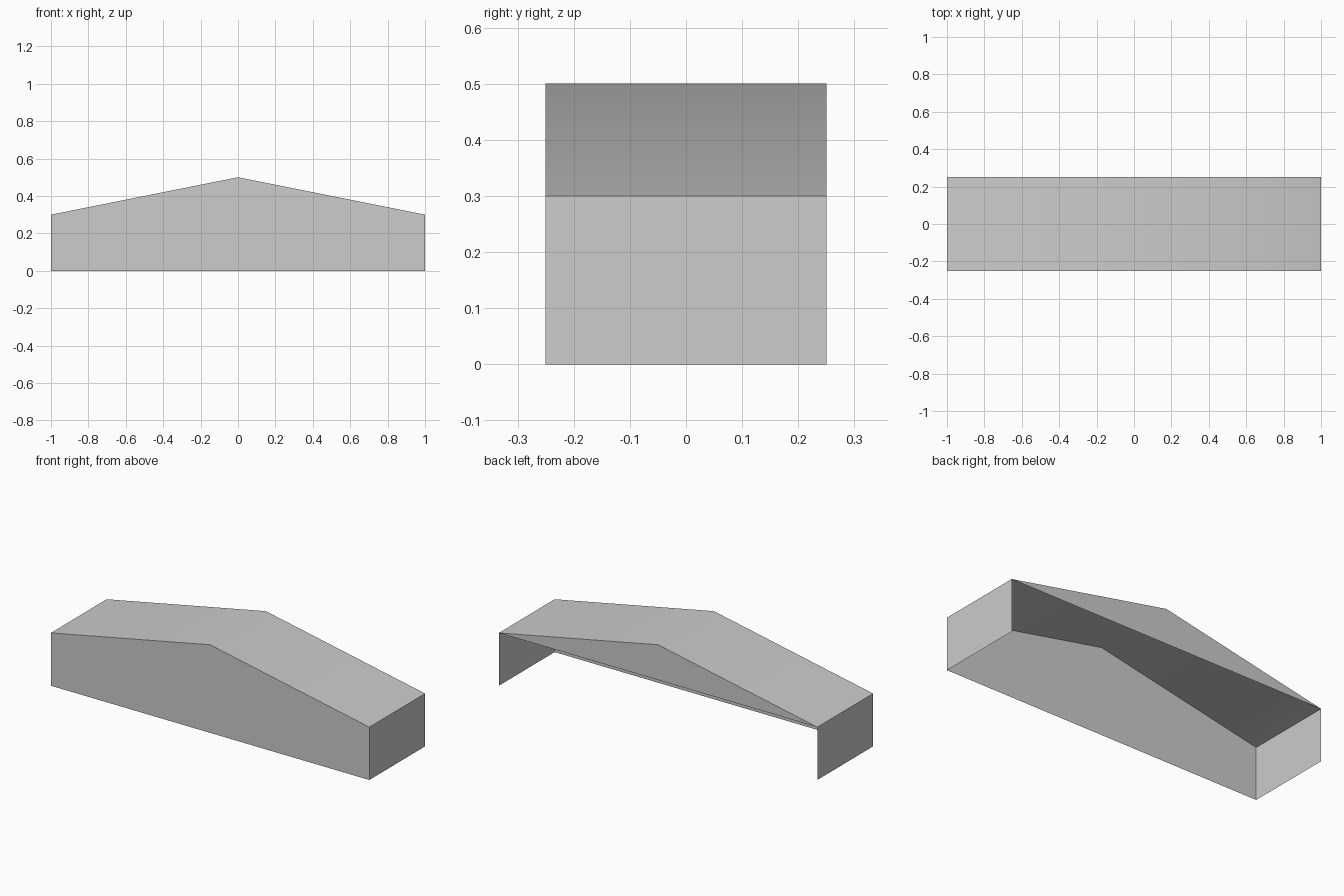
import bpy

if "Cube" in bpy.data.objects:
    bpy.data.objects.remove(bpy.data.objects["Cube"])

HALF_LEN, HALF_DEPTH = 1.0, 0.25   # half sizes along x and y
EAVE, RIDGE = 0.30, 0.50           # heights of the roof edges and the ridge

grey = bpy.data.materials.new("light_grey")
grey.diffuse_color = (0.604, 0.604, 0.604, 1.0)
grey.use_nodes = True
grey.node_tree.nodes["Principled BSDF"].inputs["Base Color"].default_value = grey.diffuse_color


def panel(name, verts, faces, smooth=False):
    """Thin open sheet made from a few corner points."""
    mesh = bpy.data.meshes.new(name)
    mesh.from_pydata(verts, [], faces)
    mesh.materials.append(grey)
    for p in mesh.polygons:
        p.use_smooth = smooth
    mesh.update()
    obj = bpy.data.objects.new(name, mesh)
    bpy.context.collection.objects.link(obj)
    return obj


# Gable outline: left eave, ridge, right eave
gable = [(-HALF_LEN, EAVE), (0.0, RIDGE), (HALF_LEN, EAVE)]

# Front wall: full height, five sided
outline = [(-HALF_LEN, 0.0), (HALF_LEN, 0.0)] + gable[::-1]
panel("front_wall", [(x, -HALF_DEPTH, z) for x, z in outline], [range(5)])

# Back gable: only the triangle above the eaves, open below
panel("back_gable", [(x, HALF_DEPTH, z) for x, z in gable], [(0, 1, 2)])

# Roof: two slopes, softly shaded across the ridge
roof_pts = [(x, y, z) for x, z in gable for y in (-HALF_DEPTH, HALF_DEPTH)]
panel("roof", roof_pts, [(0, 2, 3, 1), (2, 4, 5, 3)], smooth=True)

# End walls, open underneath
for name, s in (("left_end_wall", -1), ("right_end_wall", 1)):
    x, d = s * HALF_LEN, s * HALF_DEPTH
    panel(name, [(x, -d, 0), (x, d, 0), (x, d, EAVE), (x, -d, EAVE)],
          [(0, 1, 2, 3)])
